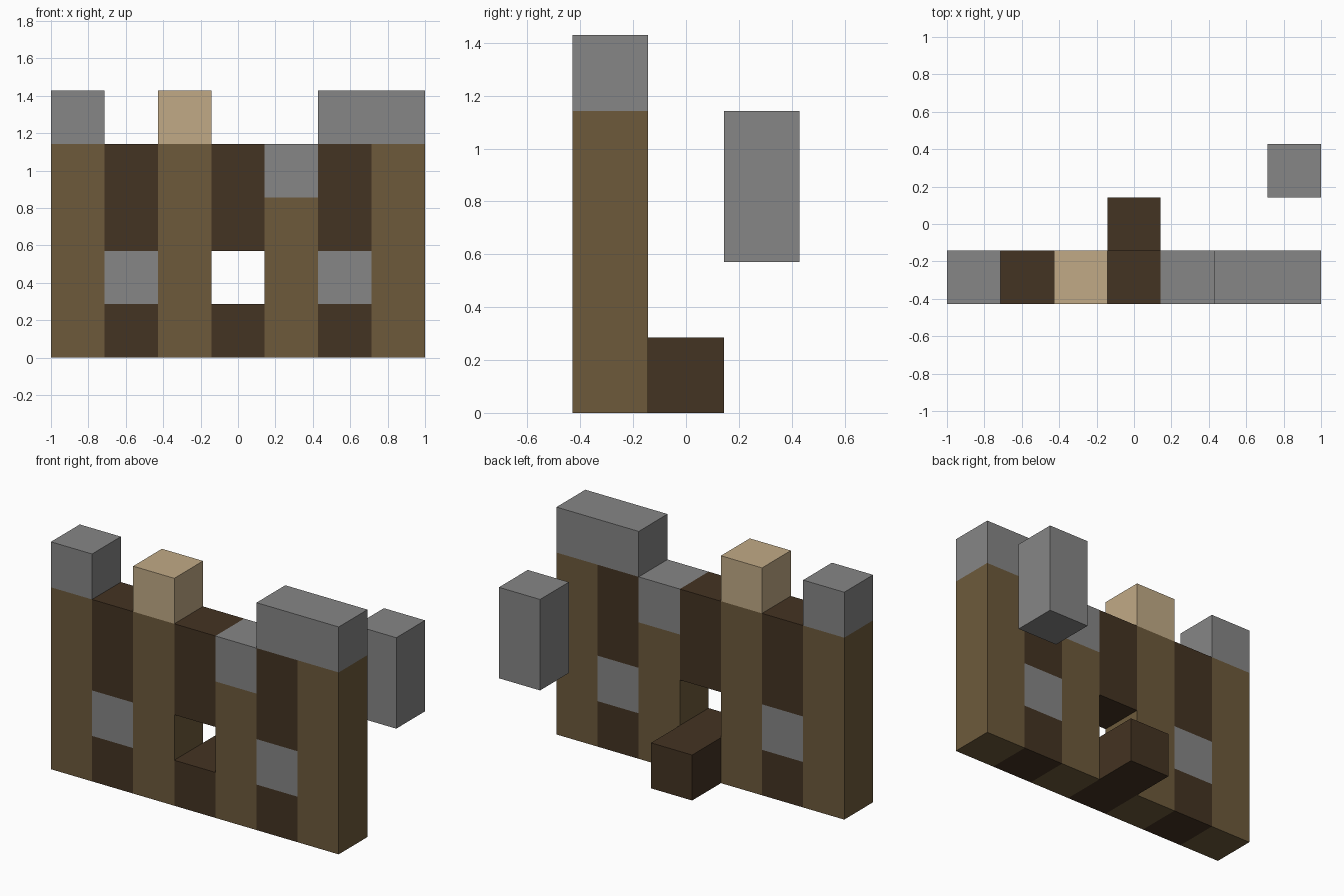
import bpy
import bmesh
from mathutils import Vector

U = 2 / 7                     # edge of one building block
X0, Y0 = -3.5 * U, -1.5 * U   # front left corner of the block lattice

cube = bpy.data.objects.get("Cube")
if cube:
    bpy.data.objects.remove(cube, do_unlink=True)


def make_material(name, srgb):
    colour = [((c / 255 + 0.055) / 1.055) ** 2.4 for c in srgb] + [1]
    mat = bpy.data.materials.new(name)
    mat.use_nodes = True
    mat.diffuse_color = colour
    bsdf = next(n for n in mat.node_tree.nodes if n.type == 'BSDF_PRINCIPLED')
    bsdf.inputs["Base Color"].default_value = colour
    return mat


timber = make_material("timber brown", (109, 90, 59))
dark_wood = make_material("dark wood", (68, 51, 34))
stone = make_material("stone grey", (134, 134, 134))
plank = make_material("pale plank", (193, 170, 134))


def make_object(name, bm, materials):
    mesh = bpy.data.meshes.new(name)
    bm.to_mesh(mesh)
    bm.free()
    for mat in materials:
        mesh.materials.append(mat)
    obj = bpy.data.objects.new(name, mesh)
    bpy.context.collection.objects.link(obj)


def block(name, cell, size, mat):
    """Box starting at a lattice cell, with its size counted in blocks."""
    bm = bmesh.new()
    bmesh.ops.create_cube(bm, size=1)
    for v in bm.verts:
        v.co = [o + U * (c + s * (p + 0.5))
                for o, c, s, p in zip((X0, Y0, 0), cell, size, v.co)]
    make_object(name, bm, [mat])


# Wall pattern from top row to bottom: T timber, D dark wood, S stone, . opening
ROWS = ["TDTDSDT",
        "TDTDTDT",
        "TST.TST",
        "TDTDTDT"][::-1]

# Wall: a patterned sheet extruded one block deep
wall = bmesh.new()
for z, row in enumerate(ROWS):
    for x, letter in enumerate(row):
        if letter != ".":
            corners = ((x, z), (x + 1, z), (x + 1, z + 1), (x, z + 1))
            wall.faces.new([wall.verts.new((X0 + U * a, Y0, U * b))
                            for a, b in corners])
bmesh.ops.remove_doubles(wall, verts=wall.verts, dist=0.001)
back = bmesh.ops.extrude_face_region(wall, geom=wall.faces[:],
                                     use_keep_orig=True)["geom"]
bmesh.ops.translate(wall, vec=(0, U, 0),
                    verts=[g for g in back if isinstance(g, bmesh.types.BMVert)])
bmesh.ops.recalc_face_normals(wall, faces=wall.faces)

# Every face takes the colour of the block just behind it
for face in wall.faces:
    inside = face.calc_center_median() - face.normal * U / 4
    letter = ROWS[int(inside.z / U)][int((inside.x - X0) / U)]
    face.material_index = "TDS".index(letter)
make_object("wall", wall, [timber, dark_wood, stone])

# Battlements along the top
block("right_battlement", (0, 0, 4), (1, 1, 1), stone)
block("plank_battlement", (2, 0, 4), (1, 1, 1), plank)
block("left_battlement", (5, 0, 4), (2, 1, 1), stone)

# Step behind the opening, and the loose stone pillar at the back
block("back_step", (3, 1, 0), (1, 1, 1), dark_wood)
block("stone_pillar", (6, 2, 2), (1, 1, 2), stone)
